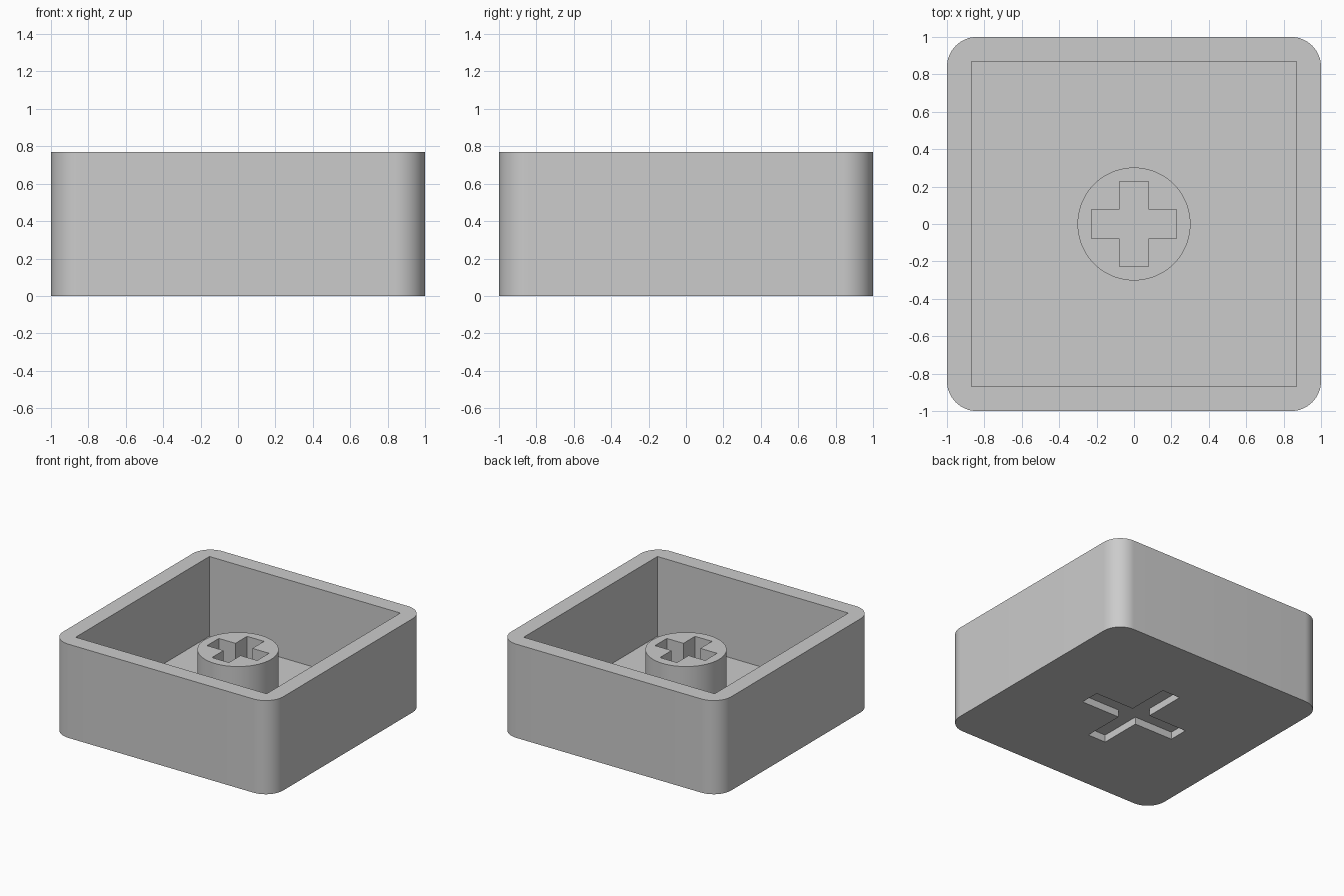
import bpy
import math

HEIGHT = 0.77
FLOOR = 0.115
STEM_TOP = 0.57

default = bpy.data.objects.get("Cube")
if default:
    bpy.data.objects.remove(default, do_unlink=True)

# Single grey plastic
grey = bpy.data.materials.new("grey_plastic")
grey.use_nodes = True
colour = (0.6, 0.6, 0.6, 1)
grey.diffuse_color = colour
grey.node_tree.nodes["Principled BSDF"].inputs["Base Color"].default_value = colour


def rounded_square(half, radius, steps=16):
    """Outline of a square with rounded corners."""
    points = []
    for corner in range(4):
        middle = math.radians(45 + 90 * corner)
        cx = math.copysign(half - radius, math.cos(middle))
        cy = math.copysign(half - radius, math.sin(middle))
        for i in range(steps + 1):
            a = math.radians(90 * (corner + i / steps))
            points.append((cx + radius * math.cos(a), cy + radius * math.sin(a)))
    return points


def circle(radius, count=96):
    angles = [math.tau * i / count for i in range(count)]
    return [(radius * math.cos(a), radius * math.sin(a)) for a in angles]


def square(half):
    return [(half, half), (-half, half), (-half, -half), (half, -half)]


def cross(reach, half):
    """Outline of a plus shape, one arm per quarter turn."""
    points = []
    x, y = (reach, half), (half, reach)
    for _ in range(4):
        points += [(x[0], -x[1]), x, (half, half)]
        points[-1] = (math.copysign(half, points[-1][0]), half)
        x, y = (reach, half), y
        break
    arm = [(reach, -half), (reach, half), (half, half)]
    outline = []
    for _ in range(4):
        outline += arm
        arm = [(-py, px) for px, py in arm]
    return outline


def prism(name, outline, z0, z1):
    """Extrude an outline between two heights."""
    n = len(outline)
    verts = [(x, y, z) for z in (z0, z1) for x, y in outline]
    faces = [tuple(reversed(range(n))), tuple(range(n, 2 * n))]
    faces += [(i, (i + 1) % n, n + (i + 1) % n, n + i) for i in range(n)]
    mesh = bpy.data.meshes.new(name)
    mesh.from_pydata(verts, [], faces)
    mesh.materials.append(grey)
    obj = bpy.data.objects.new(name, mesh)
    bpy.context.collection.objects.link(obj)
    return obj


def activate(obj):
    bpy.ops.object.select_all(action="DESELECT")
    obj.select_set(True)
    bpy.context.view_layer.objects.active = obj


def cut(target, cutter):
    """Subtract the cutter from the target and discard it."""
    cutter.hide_render = True
    mod = target.modifiers.new("cut", "BOOLEAN")
    mod.operation = "DIFFERENCE"
    mod.solver = "EXACT"
    mod.object = cutter
    activate(target)
    bpy.ops.object.modifier_apply(modifier=mod.name)
    bpy.data.objects.remove(cutter, do_unlink=True)


# Open tray with a sharp-cornered cavity and a shallow cross under its floor
tray = prism("tray", rounded_square(1, 0.16), 0, HEIGHT)
cut(tray, prism("cavity_cutter", square(0.868), FLOOR, HEIGHT + 0.2))
cut(tray, prism("underside_cutter", cross(0.435, 0.082), -0.1, 0.06))

# Round centre stem with a cross socket, set slightly into the floor
stem = prism("stem", circle(0.302), FLOOR - 0.02, STEM_TOP)
cut(stem, prism("socket_cutter", cross(0.228, 0.077), 0, STEM_TOP + 0.1))

for part in (tray, stem):
    activate(part)
    bpy.ops.object.shade_smooth_by_angle(angle=math.radians(30))
